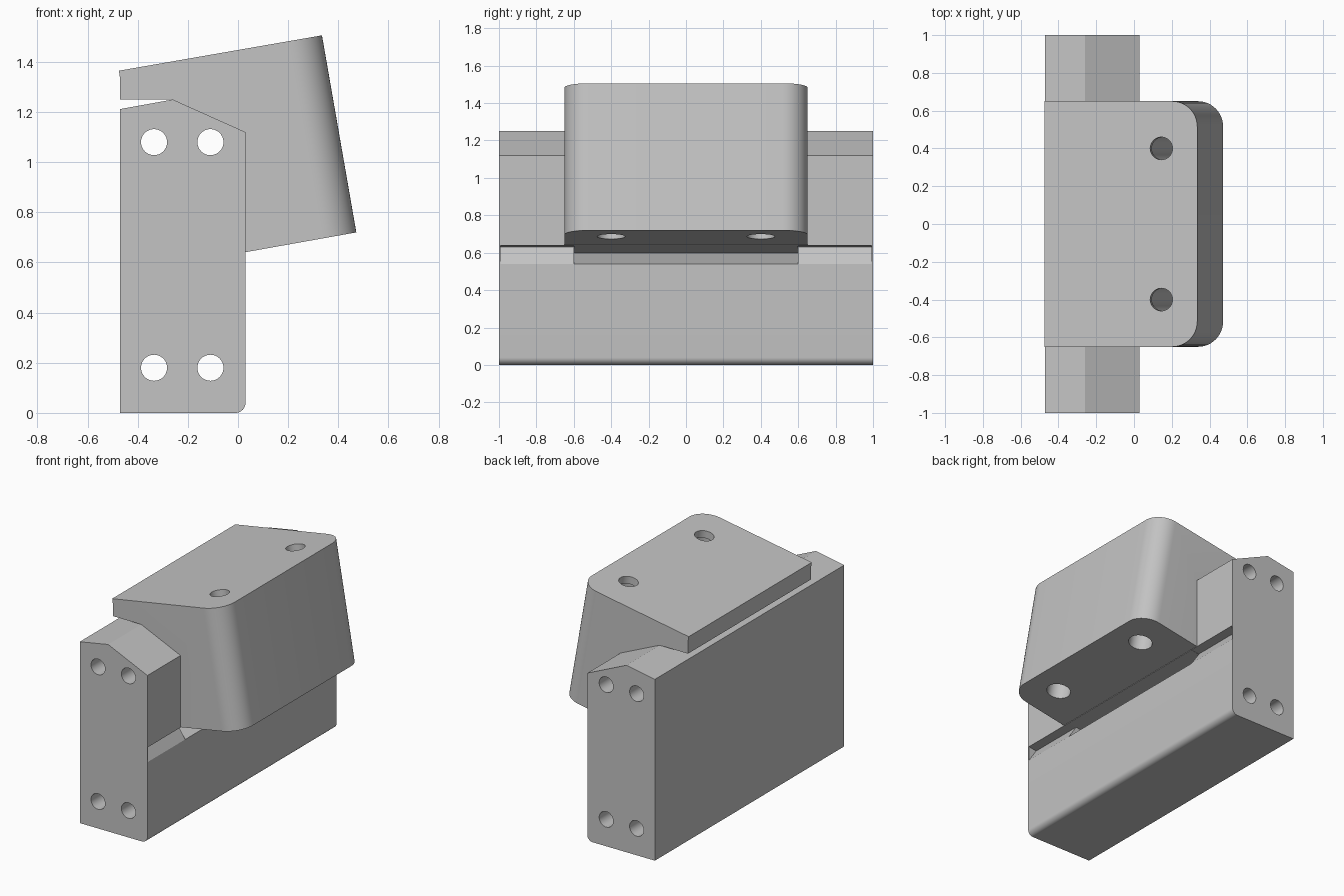
import bpy, bmesh, math
from mathutils import Vector

old = bpy.data.objects.get("Cube")
if old:
    bpy.data.objects.remove(old, do_unlink=True)

TILT = math.radians(-10)

grey = bpy.data.materials.new("plain_grey")
grey.use_nodes = True
colour = (0.55, 0.55, 0.55, 1)
grey.diffuse_color = colour
grey.node_tree.nodes["Principled BSDF"].inputs["Base Color"].default_value = colour


def prism(name, profile, y0, y1, round_edge=None, radius=0):
    """Extrude an x-z profile along y, optionally rounding chosen edges."""
    bm = bmesh.new()
    face = bm.faces.new([bm.verts.new((x, y0, z)) for x, z in profile])
    ext = bmesh.ops.extrude_face_region(bm, geom=[face])
    bmesh.ops.translate(bm, vec=(0, y1 - y0, 0),
                        verts=[v for v in ext["geom"] if isinstance(v, bmesh.types.BMVert)])
    if round_edge:
        edges = [e for e in bm.edges if round_edge(e)]
        bmesh.ops.bevel(bm, geom=edges, offset=radius, segments=12,
                        profile=0.5, affect='EDGES')
    bmesh.ops.recalc_face_normals(bm, faces=bm.faces)
    mesh = bpy.data.meshes.new(name)
    bm.to_mesh(mesh)
    bm.free()
    mesh.materials.append(grey)
    obj = bpy.data.objects.new(name, mesh)
    bpy.context.collection.objects.link(obj)
    return obj


def cylinder(name, radius, length, centre, rotation):
    bpy.ops.mesh.primitive_cylinder_add(vertices=40, radius=radius, depth=length,
                                        location=centre, rotation=rotation)
    obj = bpy.context.object
    obj.name = name
    obj.data.materials.append(grey)
    return obj


def combine(target, tool, operation):
    """Apply a boolean and discard the tool."""
    mod = target.modifiers.new(operation.lower(), 'BOOLEAN')
    mod.operation, mod.object, mod.solver = operation, tool, 'EXACT'
    bpy.context.view_layer.objects.active = target
    bpy.ops.object.modifier_apply(modifier=mod.name)
    bpy.data.objects.remove(tool, do_unlink=True)


# Upright base with one rounded lower edge
base = prism("bracket_body",
             [(-0.47, 0), (0.03, 0), (0.03, 1.12), (-0.26, 1.25), (-0.47, 1.212)],
             -1, 1,
             lambda e: all(v.co.z < 0.01 and v.co.x > 0 for v in e.verts), 0.04)

# Tilted head with rounded outer corners
head = prism("tilted_head",
             [(-0.475, 1.365), (0.335, 1.506), (0.472, 0.72), (-0.2, 0.6),
              (-0.24, 1.2), (-0.265, 1.25), (-0.47, 1.25), (-0.47, 1.33)],
             -0.65, 0.65,
             lambda e: all(v.co.x > 0.3 for v in e.verts)
             and abs(e.verts[0].co.y - e.verts[1].co.y) < 0.01, 0.135)
combine(base, head, 'UNION')

# Wedge recess under the head and the shallower ones beside it
combine(base, prism("recess", [(0.06, 0.532), (-0.2, 0.599), (0.06, 0.643)], -0.6, 0.6),
        'DIFFERENCE')
for y0, y1 in ((-0.993, -0.599), (0.599, 0.993)):
    combine(base, prism("side_recess", [(0.06, 0.495), (-0.03, 0.63), (0.06, 0.643)], y0, y1),
            'DIFFERENCE')

# Long mounting holes through the whole base
for x in (-0.335, -0.11):
    for z in (0.18, 1.08):
        hole = cylinder("mount_hole", 0.052, 2.4, (x, 0, z), (math.pi / 2, 0, 0))
        combine(base, hole, 'DIFFERENCE')

# Tilted bores in the head, with a narrower lip at the top
axis = Vector((math.sin(TILT), 0, math.cos(TILT)))
for y in (-0.4, 0.4):
    top = Vector((0.145, y, 1.472))
    for radius, length, drop in ((0.075, 1.0, 0.55), (0.06, 0.3, 0)):
        bore = cylinder("head_bore", radius, length, top - axis * drop, (0, TILT, 0))
        combine(base, bore, 'DIFFERENCE')

# Smooth the rounded surfaces only
bpy.ops.object.select_all(action='DESELECT')
base.select_set(True)
bpy.context.view_layer.objects.active = base
bpy.ops.object.shade_smooth_by_angle(angle=math.radians(25))
